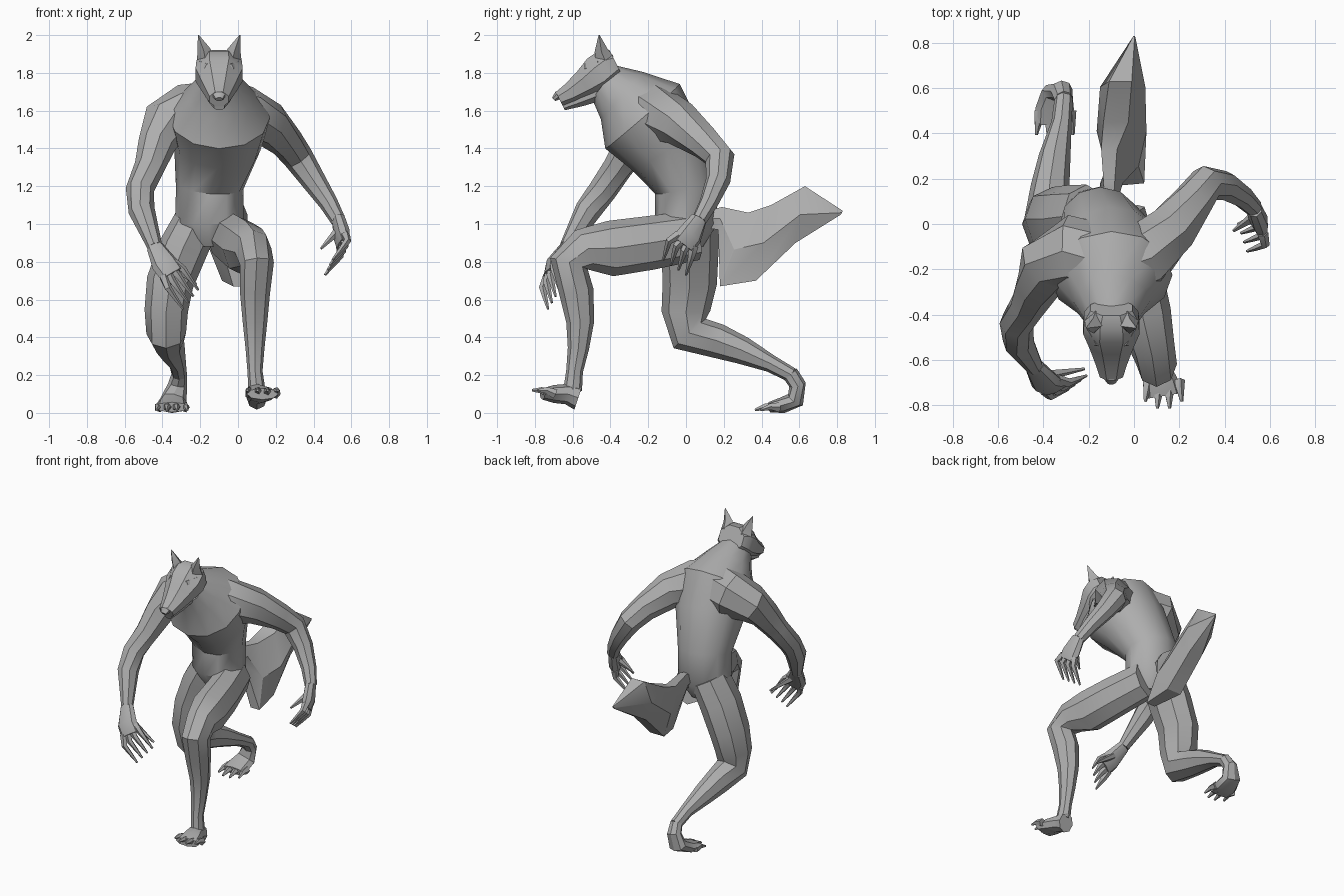
import bpy, bmesh, math
from mathutils import Vector

old = bpy.data.objects.get("Cube")
if old:
    bpy.data.objects.remove(old, do_unlink=True)

fur = bpy.data.materials.new("grey_fur")
fur.use_nodes = True
grey = (.42, .42, .42, 1)
fur.diffuse_color = grey
fur.node_tree.nodes["Principled BSDF"].inputs["Base Color"].default_value = grey


def loft(name, rings):
    """Skin a list of equal vertex rings into a closed low-poly mesh."""
    bm = bmesh.new()
    loops = [[bm.verts.new(point) for point in ring] for ring in rings]
    count = len(loops[0])
    for low, high in zip(loops, loops[1:]):
        for i in range(count):
            j = (i + 1) % count
            bm.faces.new((low[i], low[j], high[j], high[i]))
    bm.faces.new(loops[0])
    bm.faces.new(loops[-1])
    bmesh.ops.recalc_face_normals(bm, faces=bm.faces[:])
    mesh = bpy.data.meshes.new(name)
    bm.to_mesh(mesh)
    bm.free()
    mesh.materials.append(fur)
    obj = bpy.data.objects.new(name, mesh)
    bpy.context.collection.objects.link(obj)
    bpy.ops.object.select_all(action="DESELECT")
    obj.select_set(True)
    bpy.context.view_layer.objects.active = obj
    bpy.ops.object.shade_smooth_by_angle(angle=math.radians(32))


def ellipse(center, across, up, sides, turn=0):
    """Ring of points around a centre, from two half-axis vectors."""
    turns = [math.tau * (i + turn) / sides for i in range(sides)]
    return [center + across * math.cos(t) + up * math.sin(t) for t in turns]


def tube(name, stations, sides=8, side=(1, 0, 0), depth=(1, 1), turn=0):
    """Limb through stations of x, y, z, half width.

    The depth-to-width ratio runs evenly between the two depth values.
    """
    centers = [Vector(station[:3]) for station in stations]
    last = len(centers) - 1
    rings = []
    for i, center in enumerate(centers):
        before, after = centers[max(i - 1, 0)], centers[min(i + 1, last)]
        tangent = (center - before).normalized() + (after - center).normalized()
        tangent.normalize()
        across = Vector(side)
        across = (across - tangent * across.dot(tangent)).normalized()
        up = tangent.cross(across)
        width = stations[i][3]
        ratio = depth[0] + (depth[1] - depth[0]) * i / last
        rings.append(ellipse(center, across * width, up * width * ratio, sides, turn))
    loft(name, rings)


def digit(name, points, radius):
    """Finger or toe tapering evenly to a claw point."""
    last = len(points) - 1
    tube(name, [(*point, radius * (1 - .75 * i / last))
                for i, point in enumerate(points)], sides=5)


def hand(prefix, wrist, palm, knuckle, tip, spread, thumb):
    """Palm, four curled fingers fanned along spread, and a thumb."""
    wrist, palm, knuckle, tip, spread, thumb = map(
        Vector, (wrist, palm, knuckle, tip, spread, thumb))
    tube(prefix + "_palm", [(*wrist, .045), (*palm, .07), (*palm.lerp(knuckle, .7), .07)],
         side=spread, depth=(.8, .4))
    for i, label in enumerate(("index", "middle", "ring", "little")):
        fan = spread * (i - 1.5) / 1.5
        bend = knuckle + fan
        end = tip + fan
        base = palm.lerp(knuckle, .4) + fan * .7
        digit(f"{prefix}_{label}_finger", [base, bend, bend.lerp(end, .5), end], .026)
    root = wrist.lerp(palm, .6)
    digit(prefix + "_thumb", [root, root.lerp(thumb, .5), thumb], .027)


def toes(prefix, start, end):
    """Four clawed toes side by side, the outer ones shorter."""
    start, end = Vector(start), Vector(end)
    for i, label in enumerate(("first", "second", "third", "fourth")):
        offset = i - 1.5
        shift = Vector((offset * .045, abs(offset) * .025, 0))
        tip = end + shift * 1.2
        middle = (start + shift).lerp(tip, .5) + Vector((0, 0, .01))
        digit(f"{prefix}_{label}_toe", [start + shift, middle, tip], .028)


# Hunched torso, from pelvis to neck
tube("torso", [
    (-.15, 0, .88, .1), (-.15, 0, 1, .18), (-.15, 0, 1.2, .18), (-.11, -.11, 1.41, .23),
    (-.1, -.23, 1.57, .27), (-.1, -.34, 1.68, .17), (-.1, -.43, 1.75, .11)],
    sides=12, depth=(.9, 1))

# Flat-topped head with blunt muzzle, each part along the same middle plane
head_x = -.1
head_parts = {
    "head": [(-.37, 1.85, .1), (-.41, 1.83, .13), (-.46, 1.79, .135),
             (-.53, 1.74, .105), (-.61, 1.69, .075), (-.67, 1.66, .055)],
    "lower_jaw": [(-.47, 1.7, .08), (-.56, 1.66, .06), (-.65, 1.62, .03)],
    "nose": [(-.65, 1.69, .04), (-.68, 1.68, .035), (-.7, 1.66, .02)],
}
for name, profile in head_parts.items():
    flatness = .85 if name == "head" else .7
    tube(name, [(head_x, *station) for station in profile],
         depth=(flatness, flatness), turn=.5)

# Pointed ears and heavy brows, mirrored
for label, s in (("left", 1), ("right", -1)):
    tube(label + "_ear", [
        (head_x + s * .07, -.43, 1.87, .05), (head_x + s * .08, -.45, 1.92, .035),
        (head_x + s * .11, -.46, 2, .003)], sides=4)
    tube(label + "_brow", [
        (head_x + s * .02, -.54, 1.81, .02), (head_x + s * .06, -.52, 1.83, .025),
        (head_x + s * .1, -.46, 1.85, .015)], sides=5, side=(0, 1, 0))

# Left arm, rooted across the upper back and swung back
tube("left_arm", [
    (-.1, -.2, 1.6, .17), (.04, -.15, 1.58, .15), (.16, -.03, 1.53, .12),
    (.26, .1, 1.43, .09), (.32, .18, 1.35, .08), (.4, .17, 1.23, .065),
    (.48, .12, 1.11, .05), (.53, .07, 1.02, .04)], side=(0, 1, 0))
hand("left_hand", wrist=(.53, .07, 1.03), palm=(.55, .02, .94), knuckle=(.56, -.03, .87),
     tip=(.48, -.06, .77), spread=(-.02, .06, -.04), thumb=(.44, -.03, .87))

# Right arm, rooted across the upper back and reaching forward
tube("right_arm", [
    (-.1, -.18, 1.59, .17), (-.28, -.12, 1.58, .16), (-.39, -.18, 1.53, .13),
    (-.43, -.28, 1.42, .1), (-.47, -.36, 1.3, .08), (-.52, -.44, 1.18, .075),
    (-.51, -.52, 1.07, .07), (-.44, -.63, .88, .04)], side=(0, 1, 0))
hand("right_hand", wrist=(-.44, -.63, .88), palm=(-.39, -.7, .79), knuckle=(-.33, -.73, .71),
     tip=(-.25, -.7, .6), spread=(-.04, -.03, -.05), thumb=(-.22, -.64, .68))

# Left leg, stepping forward
tube("left_leg", [
    (-.06, .05, .94, .11), (0, -.19, .9, .12), (.04, -.4, .87, .125),
    (.08, -.54, .86, .1), (.1, -.62, .79, .09), (.09, -.58, .64, .08),
    (.09, -.56, .48, .065), (.09, -.57, .34, .05), (.09, -.59, .22, .04),
    (.1, -.6, .12, .045)], depth=(1.2, 1.1))
tube("left_foot", [
    (.1, -.57, .08, .055), (.1, -.63, .1, .06), (.12, -.7, .1, .075),
    (.13, -.76, .1, .085)], depth=(1.2, .35))
toes("left", start=(.13, -.73, .1), end=(.13, -.83, .12))

# Right leg, trailing with folded knee
tube("right_leg", [
    (-.21, .03, 1.03, .12), (-.29, .02, .87, .13), (-.36, .02, .69, .125),
    (-.38, 0, .54, .115), (-.38, .02, .42, .105), (-.37, .17, .38, .085),
    (-.35, .3, .33, .07), (-.32, .45, .26, .045), (-.31, .56, .2, .04)],
    depth=(1.2, 1))
tube("right_foot", [
    (-.31, .55, .21, .04), (-.32, .59, .15, .05), (-.34, .58, .07, .07),
    (-.35, .51, .04, .085), (-.35, .44, .03, .09)], depth=(1.1, .3))
toes("right", start=(-.35, .46, .03), end=(-.35, .35, .015))

# Bushy tail: half width, then top and bottom edge points
tail_rings = []
for half, top, bottom in (
        (.04, (-.11, .11, 1.07), (-.11, .1, .98)),
        (.05, (-.11, .19, 1.09), (-.09, .17, .97)),
        (.07, (-.11, .33, 1.06), (.01, .18, .67)),
        (.11, (-.08, .45, 1.1), (-.03, .37, .7)),
        (.1, (-.06, .63, 1.2), (-.04, .58, .9)),
        (.006, (0, .83, 1.07), (0, .82, 1.05))):
    high, low = Vector(top), Vector(bottom)
    tail_rings.append(ellipse((high + low) / 2, Vector((half, 0, 0)),
                              (high - low) / 2 / math.sin(math.pi / 3), 6))
loft("tail", tail_rings)
